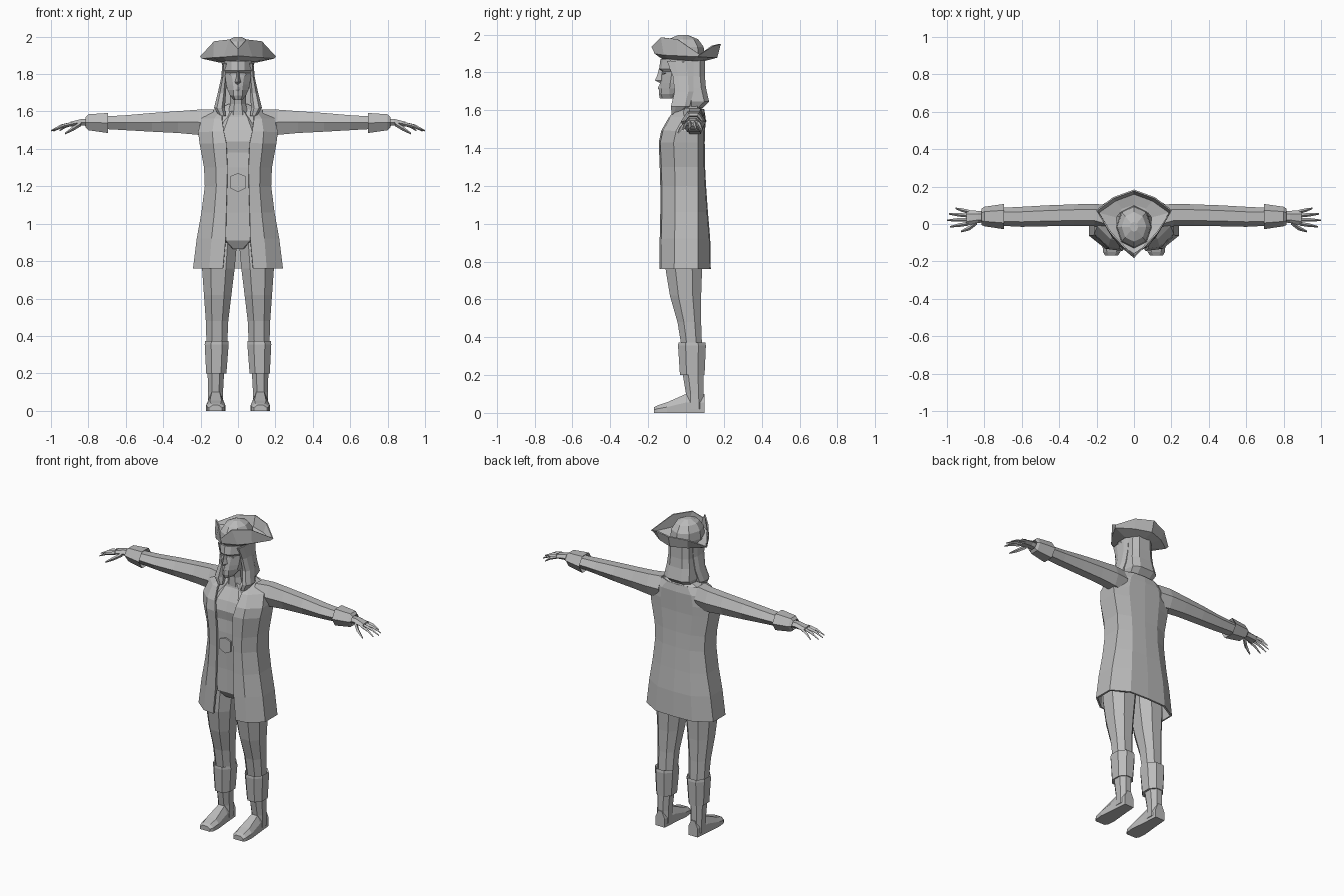
import bpy, bmesh, math
from mathutils import Vector

grey = bpy.data.materials.new("plain grey")
grey.diffuse_color = (0.5, 0.5, 0.5, 1)


def loft(name, rings, closed=True, caps=True, mirror=False, thick=0):
    """Skin a list of equal-length rings of points."""
    bm = bmesh.new()
    rows = [[bm.verts.new(p) for p in r] for r in rings]
    n = len(rows[0])
    for a, b in zip(rows, rows[1:]):
        for i in range(n if closed else n - 1):
            j = (i + 1) % n
            bm.faces.new((a[i], a[j], b[j], b[i]))
    if caps:
        bm.faces.new(rows[0])
        bm.faces.new(rows[-1])
    bmesh.ops.remove_doubles(bm, verts=bm.verts, dist=0.0005)
    bmesh.ops.recalc_face_normals(bm, faces=bm.faces)
    me = bpy.data.meshes.new(name)
    bm.to_mesh(me)
    bm.free()
    me.materials.append(grey)
    ob = bpy.data.objects.new(name, me)
    bpy.context.collection.objects.link(ob)
    if thick:
        s = ob.modifiers.new("thickness", 'SOLIDIFY')
        s.thickness = thick
        s.offset = 0
    if mirror:
        ob.modifiers.new("mirror", 'MIRROR')
    return ob


def sym(half, z):
    """Complete a right-hand half outline, running front to back."""
    full = half + [(-x, y) for x, y in reversed(half) if x > 0]
    return [(x, y, z) for x, y in full]


def box_ring(x0, x1, y0, y1, z, k=0.27):
    """Eight-sided ring with cut corners."""
    dx, dy = (x1 - x0) * k, (y1 - y0) * k
    return [(x, y, z) for x, y in (
        (x0 + dx, y0), (x1 - dx, y0), (x1, y0 + dy), (x1, y1 - dy),
        (x1 - dx, y1), (x0 + dx, y1), (x0, y1 - dy), (x0, y0 + dy))]


def sleeve_ring(x, y0, y1, z0, z1):
    """Six-sided ring across the arm."""
    ym, zm, q = (y0 + y1) / 2, (z0 + z1) / 2, (y1 - y0) * 0.25
    return [(x, y0, zm), (x, ym - q, z1), (x, ym + q, z1),
            (x, y1, zm), (x, ym + q, z0), (x, ym - q, z0)]


# Coat, open down the front: z, opening, half width, front, back
coat = [(0.76, 0.08, 0.235, -0.135, 0.125), (0.92, 0.065, 0.215, -0.133, 0.122),
        (1.06, 0.062, 0.19, -0.13, 0.11), (1.2, 0.058, 0.172, -0.13, 0.1),
        (1.3, 0.056, 0.176, -0.133, 0.095), (1.43, 0.062, 0.2, -0.138, 0.093),
        (1.49, 0.075, 0.208, -0.125, 0.095), (1.56, 0.085, 0.19, -0.085, 0.098),
        (1.605, 0.085, 0.13, -0.045, 0.09)]
loft("coat", [sym([(g, f), (0.6 * w + 0.01, f + 0.008), (w, f + 0.075),
                   (w, 0.06), (0.55 * w, b - 0.005), (0, b)], z)
              for z, g, w, f, b in coat], closed=False, caps=False, thick=0.012)

# Shoulder yoke closes the coat top around the neck
loft("shoulders", [sym([(0, f), (w * 0.55, f + 0.01), (w, 0.0), (w, 0.06), (w * .5, b), (0, b)], z)
                   for z, w, f, b in [(1.5, 0.2, -0.085, 0.09), (1.57, 0.18, -0.06, 0.093),
                                      (1.605, 0.12, -0.04, 0.09), (1.64, 0.05, -0.03, 0.06)]])

# Waistcoat and trunk
trunk = [(0.865, 0.05, -0.085, 0.05), (0.91, 0.13, -0.115, 0.07), (1.06, 0.15, -0.115, 0.08),
         (1.2, 0.145, -0.12, 0.08), (1.3, 0.15, -0.12, 0.08), (1.38, 0.155, -0.115, 0.08),
         (1.44, 0.16, -0.125, 0.08), (1.5, 0.15, -0.105, 0.08), (1.57, 0.1, -0.06, 0.07),
         (1.61, 0.05, -0.05, 0.05)]
loft("waistcoat", [sym([(0, f), (w * 0.5, f - 0.003), (w, f + 0.07), (w, b - 0.02), (w * .5, b), (0, b)], z)
                   for z, w, f, b in trunk])

# Buckle plate
buckle = [(-0.04, 1.19), (0, 1.17), (0.04, 1.19), (0.04, 1.255), (0, 1.27), (-0.04, 1.255)]
loft("buckle", [[(x, y, z) for x, z in buckle] for y in (-0.123, -0.132)])

# Neck
loft("neck", [box_ring(-r, r, a, b, z) for z, r, a, b in
              [(1.58, 0.055, -0.06, 0.05), (1.64, 0.042, -0.06, 0.045), (1.73, 0.042, -0.075, 0.05)]])

# Head: z, cheek, half width, front, back
head = [(1.662, 0.014, 0.024, -0.138, -0.06), (1.685, 0.024, 0.042, -0.143, -0.03),
        (1.715, 0.024, 0.056, -0.142, 0.04), (1.745, 0.026, 0.064, -0.138, 0.07),
        (1.785, 0.032, 0.068, -0.132, 0.08), (1.805, 0.036, 0.07, -0.128, 0.085),
        (1.818, 0.036, 0.071, -0.142, 0.085), (1.87, 0.036, 0.072, -0.135, 0.085)]
loft("head", [sym([(0, f), (c, f + 0.012), (w, f + 0.055), (w, max(f + 0.06, b - 0.04)), (w * .5, b), (0, b)], z)
              for z, c, w, f, b in head])

# Nose, lips and eyes
loft("nose", [[(-w, -0.125, z), (0, f, z), (w, -0.125, z)] for z, w, f in
              [(1.745, 0.013, -0.14), (1.757, 0.018, -0.165), (1.785, 0.01, -0.152), (1.818, 0.008, -0.143)]])
loft("lips", [[(-0.022, -0.125, z), (0, f, z), (0.022, -0.125, z)] for z, f in
              [(1.708, -0.143), (1.717, -0.15), (1.731, -0.142)]])
loft("eye", [[(0.018, y, 1.797), (0.033, y + .003, 1.79), (0.048, y + 0.012, 1.796), (0.033, y + .003, 1.806)]
             for y in (-0.118, -0.127)], mirror=True)

# Hair: back mass and front side locks
hair = [(1.6, 0.085, 0.0, 0.075), (1.645, 0.1, 0.0, 0.122), (1.72, 0.09, 0.0, 0.105),
        (1.78, 0.083, -0.03, 0.1), (1.87, 0.08, -0.06, 0.1)]
loft("hair", [sym([(0, 0.02), (w * .85, f + .02), (w, f + 0.03), (w * .9, b - 0.025), (w * .5, b), (0, b)], z)
              for z, w, f, b in hair])
lock = [(1.575, 0.065, 0.1, -0.075, -0.045), (1.62, 0.07, 0.128, -0.08, 0.02),
        (1.7, 0.064, 0.108, -0.06, 0.04), (1.78, 0.06, 0.09, -0.07, 0.04),
        (1.86, 0.055, 0.083, -0.1, 0.04)]
loft("hair_lock", [box_ring(a, b, c, d, z) for z, a, b, c, d in lock], mirror=True)

# Hat crown: band and eight-sided dome
loft("hat_crown", [[(r * math.sin(i * math.pi / 4), -0.015 + 1.2 * r * math.cos(i * math.pi / 4),
                     z) for i in range(8)] for z, r in
                   [(1.845, 0.083), (1.885, 0.095), (1.935, 0.09), (1.975, 0.066), (1.997, 0.022)]])

# Hat brim turned up on three sides: front tip, two front folds, corners, back fold
inner = [(0, -0.125, 1.875), (0.06, -0.09, 1.872), (0.088, -0.04, 1.87), (0.095, 0.035, 1.865),
         (0.06, 0.08, 1.865), (0, 0.1, 1.865)]
fold = [(0, -0.162, 1.9), (0.075, -0.115, 1.893), (0.13, -0.045, 1.89), (0.19, 0.06, 1.885),
        (0.1, 0.125, 1.882), (0, 0.162, 1.88)]
rim = [(0, -0.178, 1.935), (0.045, -0.13, 1.985), (0.125, -0.045, 1.975), (0.2, 0.072, 1.895),
       (0.11, 0.14, 1.94), (0, 0.18, 1.95)]
loft("hat_brim", [h + [(-x, y, z) for x, y, z in reversed(h[1:-1])] for h in (inner, fold, rim)],
     caps=False, thick=0.008)

# Sleeves and flared cuffs
loft("sleeve", [sleeve_ring(*s) for s in [
    (0.13, -0.04, 0.1, 1.47, 1.612), (0.21, -0.012, 0.108, 1.475, 1.61), (0.32, -0.01, 0.105, 1.485, 1.602),
    (0.46, -0.012, 0.1, 1.492, 1.592), (0.6, -0.015, 0.092, 1.5, 1.58), (0.74, -0.008, 0.085, 1.508, 1.572)]],
    mirror=True)
loft("cuff", [sleeve_ring(*s) for s in [
    (0.715, -0.01, 0.09, 1.505, 1.575), (0.695, -0.028, 0.107, 1.485, 1.592), (0.80, -0.012, 0.092, 1.5, 1.585),
    (0.815, -0.005, 0.082, 1.515, 1.57), (0.79, 0.0, 0.075, 1.52, 1.565)]], mirror=True)

# Hand: palm, four fingers and thumb
loft("palm", [sleeve_ring(*s) for s in [
    (0.79, 0.01, 0.068, 1.522, 1.56), (0.835, 0.005, 0.07, 1.525, 1.56), (0.895, -0.008, 0.075, 1.52, 1.545)]],
    mirror=True)


def finger(name, pts, r):
    rings = []
    for k, (x, y, z) in enumerate(pts):
        q = r * (1, 0.9, 0.35)[k]
        rings.append([(x, y - q, z), (x, y, z + q), (x, y + q, z), (x, y, z - q)])
    loft(name, rings, mirror=True)


for i, (y0, y1, tip) in enumerate([(0.066, 0.084, 0.955), (0.045, 0.054, 0.99),
                                   (0.023, 0.02, 1.0), (0.002, -0.015, 0.985)]):
    finger("finger_%d" % (i + 1), [(0.885, y0, 1.534), (0.5 * (0.89 + tip), (y0 + y1) / 2, 1.522),
                                   (tip, y1, 1.497)], 0.0105)
finger("thumb", [(0.84, 0.01, 1.535), (0.88, -0.022, 1.51), (0.925, -0.04, 1.482)], 0.014)

# Legs, boot tops, boots
loft("leg", [box_ring(*s) for s in [
    (0.005, 0.19, -0.105, 0.085, 0.9), (0.018, 0.192, -0.108, 0.085, 0.76), (0.035, 0.182, -0.085, 0.08, 0.62),
    (0.052, 0.172, -0.045, 0.08, 0.48), (0.058, 0.168, -0.022, 0.085, 0.34)]], mirror=True)
loft("boot_top", [box_ring(*s) for s in [
    (0.075, 0.16, -0.02, 0.085, 0.2), (0.062, 0.17, -0.032, 0.098, 0.2), (0.05, 0.178, -0.042, 0.105, 0.355),
    (0.052, 0.176, -0.04, 0.102, 0.372), (0.065, 0.165, -0.022, 0.085, 0.36)]], mirror=True)
loft("boot_shaft", [box_ring(*s) for s in [
    (0.078, 0.16, 0.0, 0.093, 0.02), (0.08, 0.16, 0.0, 0.092, 0.1), (0.073, 0.163, -0.022, 0.092, 0.23)]],
    mirror=True)
# Foot sections from heel to toe: y, inner, outer, top
loft("foot", [[(a, y, 0), (b, y, 0), (b, y, h * 0.55), (b - 0.02, y, h), (a + 0.02, y, h), (a, y, h * 0.55)]
              for y, a, b, h in [(0.098, 0.085, 0.152, 0.1), (0.0, 0.078, 0.16, 0.1),
                                 (-0.1, 0.068, 0.17, 0.056), (-0.15, 0.073, 0.165, 0.04),
                                 (-0.168, 0.085, 0.155, 0.03)]], mirror=True)
